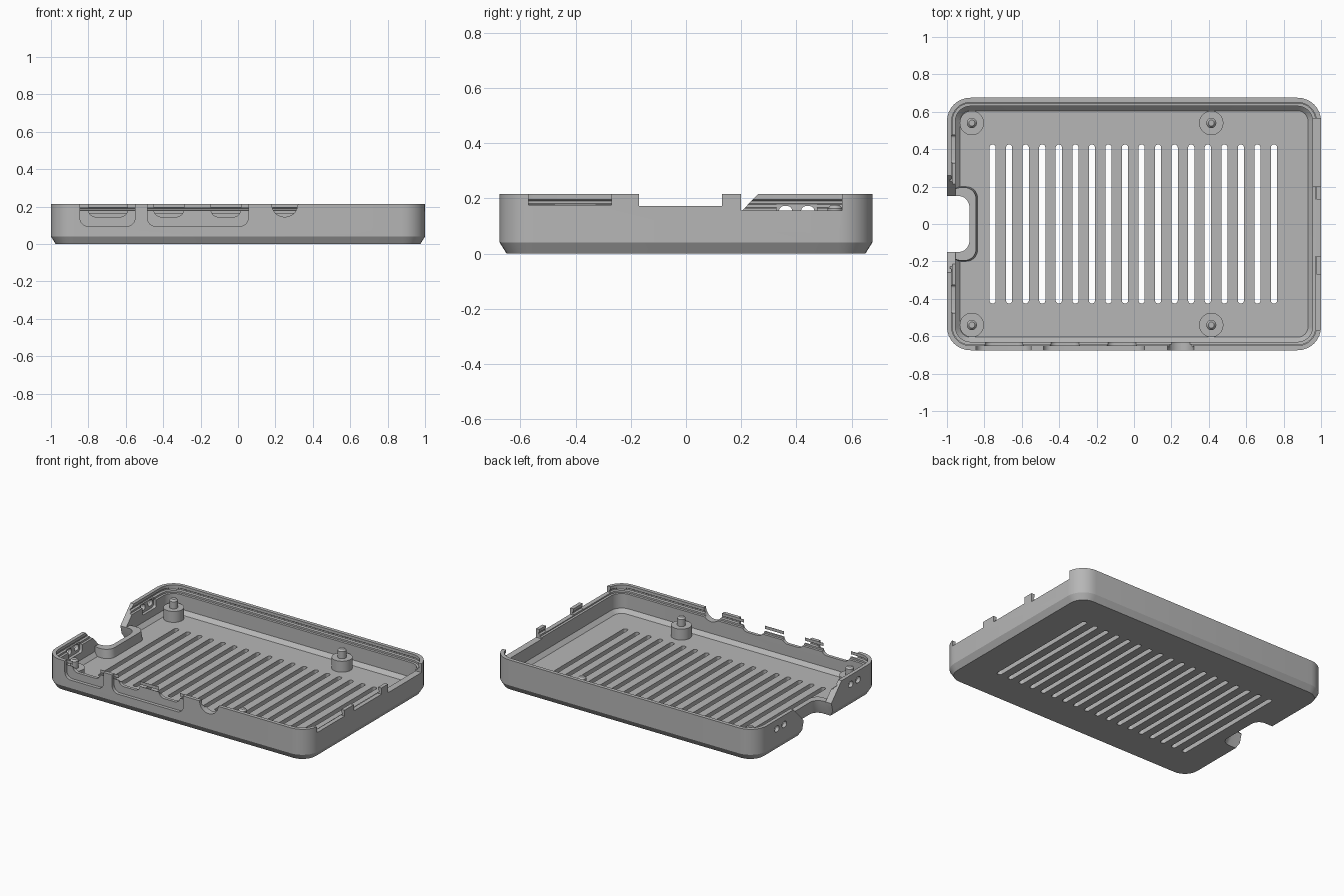
import bpy, bmesh, math

cube = bpy.data.objects.get("Cube")
if cube:
    bpy.data.objects.remove(cube)

grey = bpy.data.materials.new("matte_grey")
grey.use_nodes = True
colour = (0.47, 0.47, 0.47, 1)
grey.diffuse_color = colour
grey.node_tree.nodes["Principled BSDF"].inputs["Base Color"].default_value = colour

HEIGHT = 0.215
# How a profile (u, v) and its extrusion w map to x, y, z
AXES = {"Z": lambda u, v, w: (u, v, w),
        "Y": lambda u, v, w: (u, w, v),
        "X": lambda u, v, w: (w, u, v)}


def loft(name, rings, axis="Z"):
    """Skin closed rings, each a (list of (u, v) points, w) pair."""
    bm = bmesh.new()
    loops = [[bm.verts.new(AXES[axis](u, v, w)) for u, v in pts] for pts, w in rings]
    n = len(loops[0])
    for a, b in zip(loops, loops[1:]):
        for i in range(n):
            j = (i + 1) % n
            bm.faces.new((a[i], a[j], b[j], b[i]))
    bm.faces.new(loops[0])
    bm.faces.new(loops[-1])
    bmesh.ops.remove_doubles(bm, verts=bm.verts, dist=1e-5)
    bmesh.ops.recalc_face_normals(bm, faces=bm.faces)
    mesh = bpy.data.meshes.new(name)
    bm.to_mesh(mesh)
    bm.free()
    mesh.materials.append(grey)
    ob = bpy.data.objects.new(name, mesh)
    bpy.context.collection.objects.link(ob)
    return ob


def rounded(u0, u1, v0, v1, r, seg=8):
    """Rounded rectangle outline."""
    pts = []
    corners = [(u1 - r, v1 - r), (u0 + r, v1 - r), (u0 + r, v0 + r), (u1 - r, v0 + r)]
    for k, (cu, cv) in enumerate(corners):
        for s in range(seg + 1):
            a = math.pi / 2 * (k + s / seg)
            pts.append((cu + r * math.cos(a), cv + r * math.sin(a)))
    return pts


def block(name, u, v, w, r=0.0, axis="Z"):
    pts = rounded(*u, *v, r) if r else [(u[0], v[0]), (u[1], v[0]), (u[1], v[1]), (u[0], v[1])]
    return loft(name, [(pts, w[0]), (pts, w[1])], axis)


def shell(inset, z):
    """Case outline moved inwards by inset."""
    return rounded(inset - 1, 1 - inset, inset - 0.675, 0.675 - inset, 0.125 - inset), z


def combine(target, tool, operation="DIFFERENCE"):
    mod = target.modifiers.new(tool.name, "BOOLEAN")
    mod.operation = operation
    mod.solver = "EXACT"
    mod.object = tool
    bpy.ops.object.select_all(action="DESELECT")
    bpy.context.view_layer.objects.active = target
    target.select_set(True)
    bpy.ops.object.modifier_apply(modifier=mod.name)
    bpy.data.objects.remove(tool)


def smooth(ob):
    bpy.ops.object.select_all(action="DESELECT")
    bpy.context.view_layer.objects.active = ob
    ob.select_set(True)
    bpy.ops.object.shade_smooth_by_angle(angle=math.radians(25))


# Tray body with chamfered bottom edge
tray = loft("case_tray", [shell(0.025, 0), shell(0, 0.04), shell(0, HEIGHT)])

# Hollow with a chamfered floor edge, a lid ledge and a snap groove
combine(tray, loft("cavity", [
    shell(0.07, 0.04), shell(0.045, 0.065), shell(0.045, 0.165), shell(0.03, 0.166),
    shell(0.03, 0.178), shell(0.017, 0.182), shell(0.017, 0.19), shell(0.025, 0.195),
    shell(0.025, 0.3)]))

# Ventilation slots
for i in range(18):
    x = -0.756 + i * 0.0885
    combine(tray, block("slot", (x - 0.0165, x + 0.0165), (-0.425, 0.425), (-0.1, 0.1), 0.016))

# Card notch: collar, sloped wall gap and flared opening
collar = loft("collar", [(rounded(-0.985, -0.835, -0.2, 0.2, 0.06), 0.03),
                         (rounded(-0.985, -0.845, -0.195, 0.195, 0.06), 0.1)])
combine(tray, collar, "UNION")
gap = [(-0.15, 0.1), (0.15, 0.1), (0.27, 0.225), (-0.27, 0.225)]
combine(tray, loft("sloped_gap", [(gap, -1.1), (gap, -0.9)], "X"))
combine(tray, loft("notch", [(rounded(-1.2, -0.855, -0.18, 0.18, 0.06), -0.01),
                             (rounded(-1.2, -0.88, -0.15, 0.15, 0.06), 0.099),
                             (rounded(-1.2, -0.88, -0.15, 0.15, 0.06), 0.3)]))

# Indicator light pockets and holes beside the notch
for side in (-1, 1):
    y = side * 0.401
    combine(tray, block("light_pocket", (y - 0.074, y + 0.074), (0.115, 0.188),
                        (-0.975, -0.9), 0.015, "X"))
    for offset in (-0.04, 0.04):
        c = y + offset
        combine(tray, block("light_hole", (c - 0.024, c + 0.024), (0.132, 0.172),
                            (-1.1, -0.9), 0.018, "X"))

# Front port recesses, then the port openings
for x0, x1 in ((-0.845, -0.55), (-0.485, 0.055)):
    combine(tray, block("port_recess", (x0, x1), (0.095, 0.4), (-0.8, -0.652), 0.045, "Y"))
for x0, x1, r in ((-0.8, -0.59, 0.04), (-0.45, -0.29, 0.04), (-0.145, 0.015, 0.04),
                  (0.18, 0.32, 0.069)):
    combine(tray, block("port_opening", (x0, x1), (0.145, 0.4), (-0.8, -0.6), r, "Y"))

# Openings along the left end wall
for y0, y1, z in ((-0.57, -0.27, 0.175), (-0.17, 0.13, 0.172), (0.2, 0.565, 0.155)):
    combine(tray, block("end_opening", (y0, y1), (z, 0.4), (0.9, 1.1), axis="X"))

smooth(tray)

# Board standoffs with locating pins
for x in (-0.867, 0.413):
    for y in (-0.54, 0.54):
        rings = [(rounded(x - r, x + r, y - r, y + r, r), z) for r, z in (
            (0.065, 0.03), (0.065, 0.115), (0.027, 0.115), (0.027, 0.163), (0.016, 0.175))]
        smooth(loft("standoff", rings))
